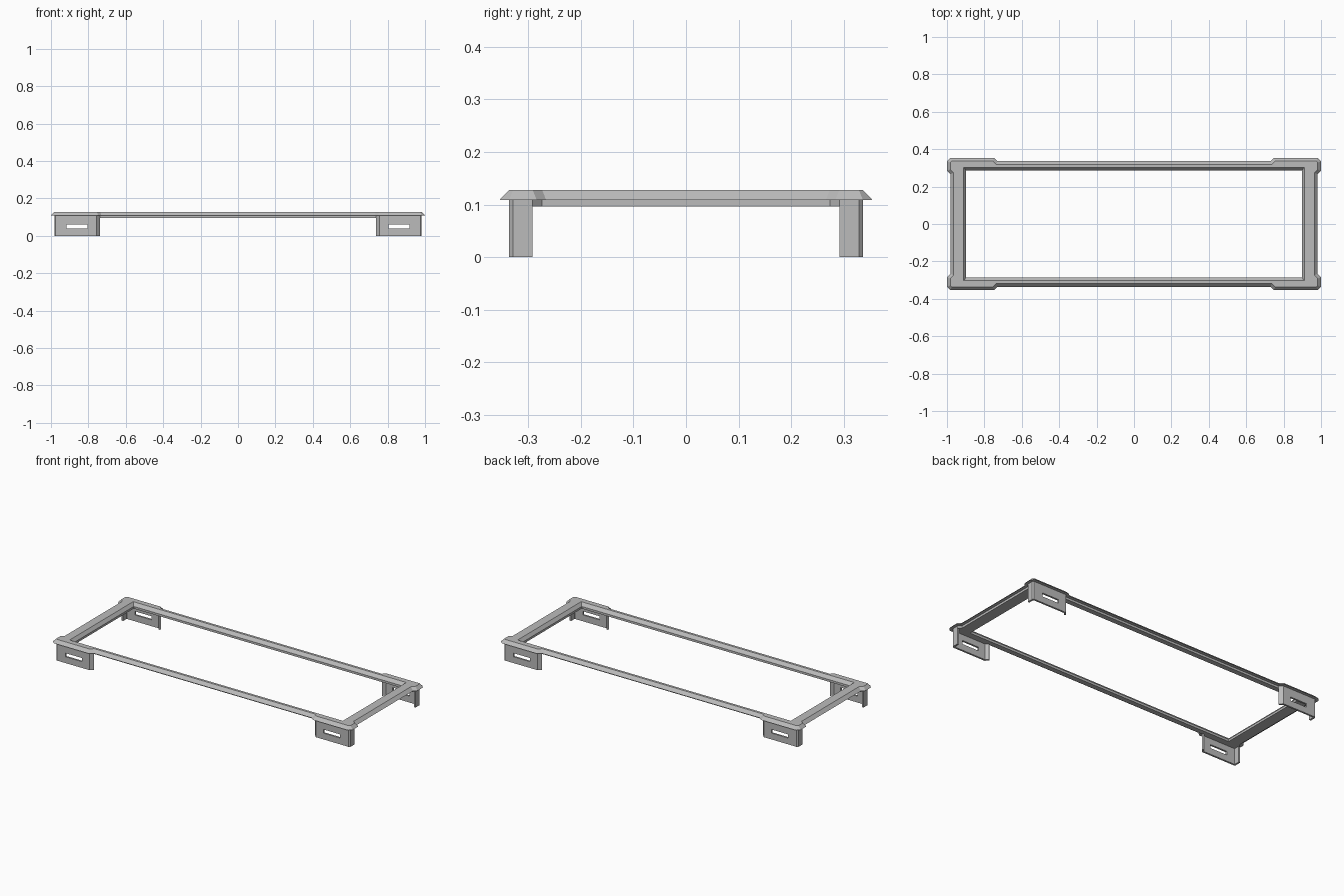
import bpy
import bmesh
from mathutils import Vector

cube = bpy.data.objects.get("Cube")
if cube:
    bpy.data.objects.remove(cube, do_unlink=True)

grey = bpy.data.materials.new("plain_grey")
grey.use_nodes = True
grey.diffuse_color = (0.5, 0.5, 0.5, 1)
grey.node_tree.nodes["Principled BSDF"].inputs["Base Color"].default_value = (0.5, 0.5, 0.5, 1)

BEVEL = 0.018                               # rim slope and overhang
SKIRT_Z, RIM_Z, TOP_Z = 0.096, 0.109, 0.128


def add_object(name, bm):
    mesh = bpy.data.meshes.new(name)
    bm.to_mesh(mesh)
    bm.free()
    mesh.materials.append(grey)
    obj = bpy.data.objects.new(name, mesh)
    bpy.context.collection.objects.link(obj)
    return obj


def four_corners(points):
    """Repeat a corner's points around all four quadrants, counter-clockwise."""
    loop = []
    for sx, sy in ((1, 1), (-1, 1), (-1, -1), (1, -1)):
        quarter = points if sx * sy > 0 else points[::-1]
        loop += [Vector((sx * x, sy * y)) for x, y in quarter]
    return loop


def inset(loop, d):
    """Move a counter-clockwise outline inward by d with mitred corners."""
    result = []
    for i, p in enumerate(loop):
        a = (p - loop[i - 1]).normalized()
        b = (loop[(i + 1) % len(loop)] - p).normalized()
        n1, n2 = Vector((-a.y, a.x)), Vector((-b.y, b.x))
        result.append(p + (n1 + n2) * d / (1 + n1.dot(n2)))
    return result


# Rim outline with widened, chamfered corners
corner = [(0.982, 0.266), (1, 0.284), (1, 0.336),
          (0.982, 0.354), (0.748, 0.354), (0.73, 0.336)]
rim = four_corners(corner)
skirt = inset(rim, BEVEL)

# Frame: closed cross-section swept around the outline and the opening
bm = bmesh.new()
rings = []
for loop, z in ((skirt, SKIRT_Z), (skirt, RIM_Z), (rim, RIM_Z), (skirt, TOP_Z)):
    rings.append([bm.verts.new((p.x, p.y, z)) for p in loop])
for x, y, z in ((0.912, 0.303, TOP_Z), (0.897, 0.287, RIM_Z), (0.897, 0.287, SKIRT_Z)):
    verts = [bm.verts.new((p.x, p.y, z)) for p in four_corners([(x, y)])]
    rings.append([v for v in verts for _ in corner])
for a, b in zip(rings, rings[1:] + rings[:1]):
    for i in range(len(rim)):
        j = (i + 1) % len(rim)
        face = list(dict.fromkeys((a[i], a[j], b[j], b[i])))
        if len(face) > 2 and not bm.faces.get(face):
            bm.faces.new(face)
bmesh.ops.recalc_face_normals(bm, faces=bm.faces)
add_object("frame", bm)

# Corner legs: thin bent plates with a slot in the long side
foot, end, bend, turn, back = [skirt[i] for i in (5, 4, 3, 2, 1)]
path = [foot, end, Vector((0.805, end.y)), Vector((0.917, end.y)), bend, turn, back]
heights = (0, 0.038, 0.06, SKIRT_Z)
bm = bmesh.new()
grid = [[bm.verts.new((p.x, p.y, z)) for z in heights] for p in path]
for i in range(len(path) - 1):
    for k in range(len(heights) - 1):
        if (i, k) != (2, 1):                # the open slot
            bm.faces.new((grid[i][k], grid[i][k + 1], grid[i + 1][k + 1], grid[i + 1][k]))
legs = add_object("corner_legs", bm)
wall = legs.modifiers.new("thickness", "SOLIDIFY")
wall.thickness = 0.011
wall.offset = -1
wall.use_even_offset = True
mirror = legs.modifiers.new("mirror", "MIRROR")
mirror.use_axis = (True, True, False)
